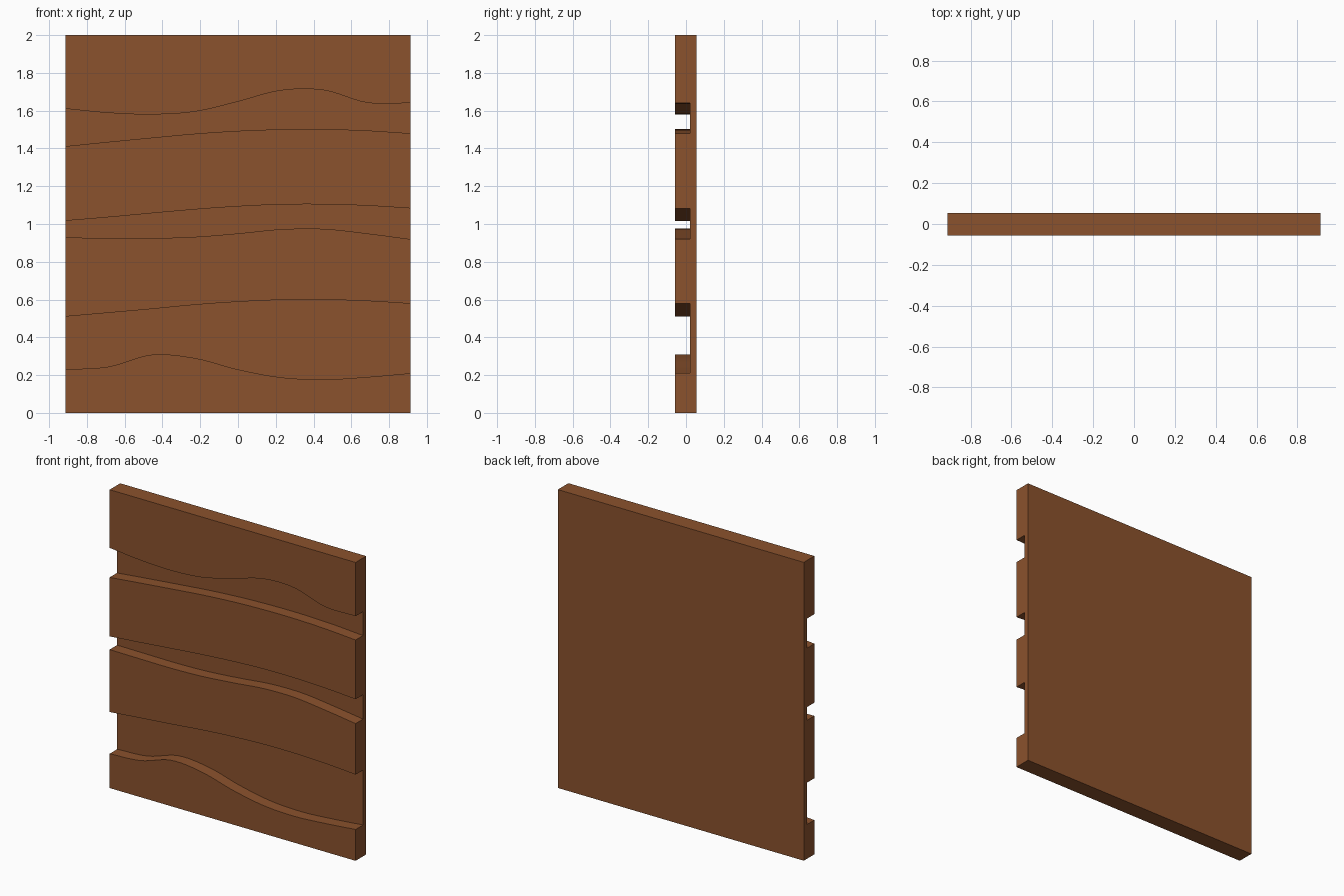
import bpy, bmesh

if "Cube" in bpy.data.objects:
    bpy.data.objects.remove(bpy.data.objects["Cube"])

HALF_W = 0.912                              # half width of the panel
FRONT, MID, BACK = -0.057, 0.022, 0.055     # depth of boards and backing
STEPS = 6                                   # curve samples per control span

wood = bpy.data.materials.new("brown wood")
wood.diffuse_color = (0.258, 0.084, 0.026, 1)
wood.use_nodes = True
wood.node_tree.nodes["Principled BSDF"].inputs["Base Color"].default_value = wood.diffuse_color


def smooth(heights):
    """Catmull-Rom curve through evenly spaced heights, as (x, z) points."""
    n = len(heights) - 1
    h = [2 * heights[0] - heights[1], *heights, 2 * heights[-1] - heights[-2]]
    points = []
    for i in range(n * STEPS + 1):
        k = min(i // STEPS, n - 1)
        t = i / STEPS - k
        a, b, c, d = h[k:k + 4]
        z = b + 0.5 * t * (c - a + t * (2*a - 5*b + 4*c - d + t * (3*(b - c) + d - a)))
        points.append((-HALF_W + 2 * HALF_W * i / (n * STEPS), z))
    return points


def slab(name, lower, upper, y0, y1):
    """Outline between two edge curves, extruded from y0 to y1."""
    bm = bmesh.new()
    outline = smooth(lower) + smooth(upper)[::-1]
    face = bm.faces.new([bm.verts.new((x, y0, z)) for x, z in outline])
    new = bmesh.ops.extrude_face_region(bm, geom=[face], use_keep_orig=True)["geom"]
    bmesh.ops.translate(bm, vec=(0, y1 - y0, 0),
                        verts=[g for g in new if isinstance(g, bmesh.types.BMVert)])
    bmesh.ops.recalc_face_normals(bm, faces=bm.faces)
    mesh = bpy.data.meshes.new(name)
    bm.to_mesh(mesh)
    bm.free()
    mesh.materials.append(wood)
    obj = bpy.data.objects.new(name, mesh)
    bpy.context.collection.objects.link(obj)
    bpy.context.view_layer.objects.active = obj
    obj.select_set(True)
    bpy.ops.object.shade_smooth_by_angle()
    obj.select_set(False)


# Flat backing sheet
slab("backing_panel", [0, 0], [2, 2], MID, BACK)

# Wavy edged boards, listed as lower and upper edge heights from left to right
slab("bottom_board", [0, 0],
     [.23, .245, .308, .29, .23, .188, .177, .19, .21], FRONT, MID)
slab("lower_middle_board",
     [.51, .53, .55, .572, .588, .598, .599, .592, .578],
     [.928, .926, .925, .932, .95, .972, .974, .95, .92], FRONT, MID)
slab("upper_middle_board",
     [1.017, 1.036, 1.057, 1.077, 1.093, 1.103, 1.104, 1.097, 1.083],
     [1.412, 1.435, 1.457, 1.478, 1.493, 1.501, 1.502, 1.495, 1.48], FRONT, MID)
slab("top_board",
     [1.61, 1.588, 1.58, 1.595, 1.648, 1.707, 1.708, 1.642, 1.64],
     [2, 2], FRONT, MID)
